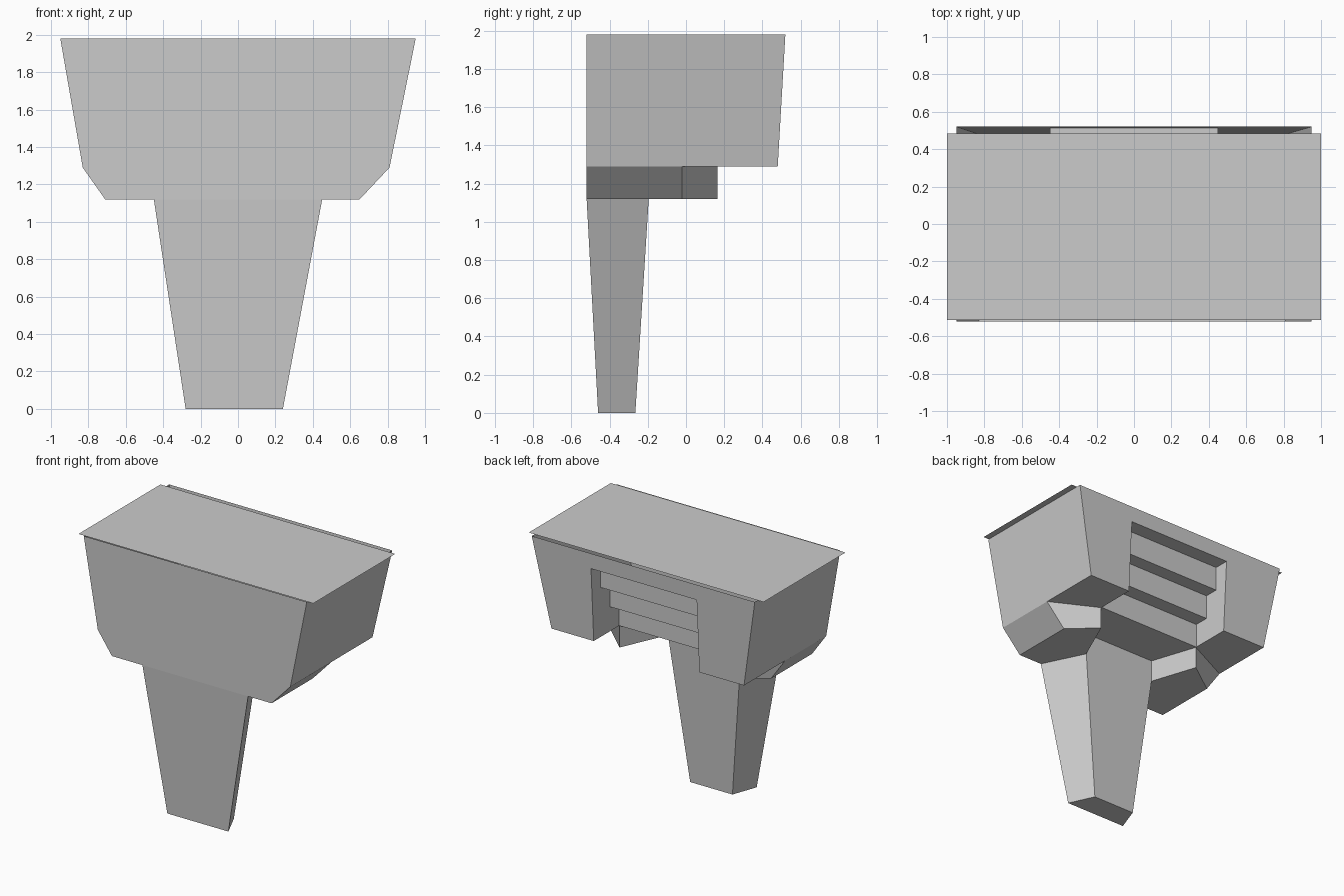
import bpy
import bmesh

cube = bpy.data.objects.get("Cube")
if cube:
    bpy.data.objects.remove(cube, do_unlink=True)

grey = bpy.data.materials.new("light_grey")
grey.use_nodes = True
colour = (0.6, 0.6, 0.6, 1)
grey.diffuse_color = colour
grey.node_tree.nodes["Principled BSDF"].inputs["Base Color"].default_value = colour


def make_object(name, faces):
    """Build a flat-shaded object from a list of polygons and weld it."""
    bm = bmesh.new()
    for points in faces:
        bm.faces.new([bm.verts.new(p) for p in points])
    bmesh.ops.remove_doubles(bm, verts=bm.verts[:], dist=0.0005)
    bmesh.ops.recalc_face_normals(bm, faces=bm.faces[:])
    mesh = bpy.data.meshes.new(name)
    bm.to_mesh(mesh)
    bm.free()
    mesh.materials.append(grey)
    obj = bpy.data.objects.new(name, mesh)
    bpy.context.collection.objects.link(obj)
    return obj


def loft(low, z_low, high, z_high):
    """Faces of a solid between two outlines with equal point counts."""
    a = [(x, y, z_low) for x, y in low]
    b = [(x, y, z_high) for x, y in high]
    n = len(a)
    sides = [(a[i], a[(i + 1) % n], b[(i + 1) % n], b[i]) for i in range(n)]
    return sides + [a[::-1], b]


# Shared levels and depths
FRONT, TOP, WAIST, LIP = -0.52, 1.98, 1.29, 1.12
LEFT, RIGHT = 0.81, -0.83
RIM = 0.95
ALCOVE = 0.45
STEP = 0.19
STEP_DEPTHS = [0.17, 0.285, 0.395]


def back_y(z):
    """Depth of the leaning back wall at a height."""
    return 0.48 + 0.04 * (z - WAIST) / (TOP - WAIST)


# Stepped profile of the rear alcove, from the bottom upwards
stairs = []
for i, y in enumerate(STEP_DEPTHS):
    stairs += [(y, WAIST + i * STEP), (y, WAIST + (i + 1) * STEP)]
roof = WAIST + len(STEP_DEPTHS) * STEP
stairs.append((back_y(roof), roof))
foot = (back_y(WAIST), WAIST)

# Body shell, open under the top plate
fl, fr = (LEFT, FRONT, WAIST), (RIGHT, FRONT, WAIST)
bl, br = (LEFT, *foot), (RIGHT, *foot)
tfl, tfr = (RIM, FRONT, TOP), (-RIM, FRONT, TOP)
tbl, tbr = (RIM, back_y(TOP), TOP), (-RIM, back_y(TOP), TOP)
body = [(fr, fl, tfl, tfr), (fl, bl, tbl, tfl), (fr, br, tbr, tfr)]
body.append([bl, tbl, tbr, br, (-ALCOVE, *foot), (-ALCOVE, *stairs[-1]),
             (ALCOVE, *stairs[-1]), (ALCOVE, *foot)])
body.append([fr, fl, bl, (ALCOVE, *foot), (ALCOVE, *stairs[0]),
             (-ALCOVE, *stairs[0]), (-ALCOVE, *foot), br])
for x in (-ALCOVE, ALCOVE):
    body.append([(x, *p) for p in stairs + [foot]])
for p, q in zip(stairs, stairs[1:]):
    body.append([(-ALCOVE, *p), (ALCOVE, *p), (ALCOVE, *q), (-ALCOVE, *q)])
make_object("body", body)

# Thin top plate
make_object("top_plate", [[(-1, -0.513, TOP), (1, -0.513, TOP),
                           (1, 0.485, TOP), (-1, 0.485, TOP)]])


# Lower lip with two rear wings around the pillar
def lip_outline(right, left):
    return [(right, FRONT), (left, FRONT), (left, -0.02), (ALCOVE, 0.165),
            (0.29, -0.195), (-0.33, -0.195), (-ALCOVE, 0.165), (right, -0.02)]


make_object("lower_lip", loft(lip_outline(-0.71, 0.65), LIP,
                              lip_outline(RIGHT, LEFT), WAIST))

# Tapered pillar
make_object("pillar", loft(
    [(-0.28, -0.46), (0.24, -0.46), (0.15, -0.265), (-0.21, -0.265)], 0,
    [(-0.45, FRONT), (0.45, FRONT), (0.29, -0.195), (-0.33, -0.195)], LIP))
